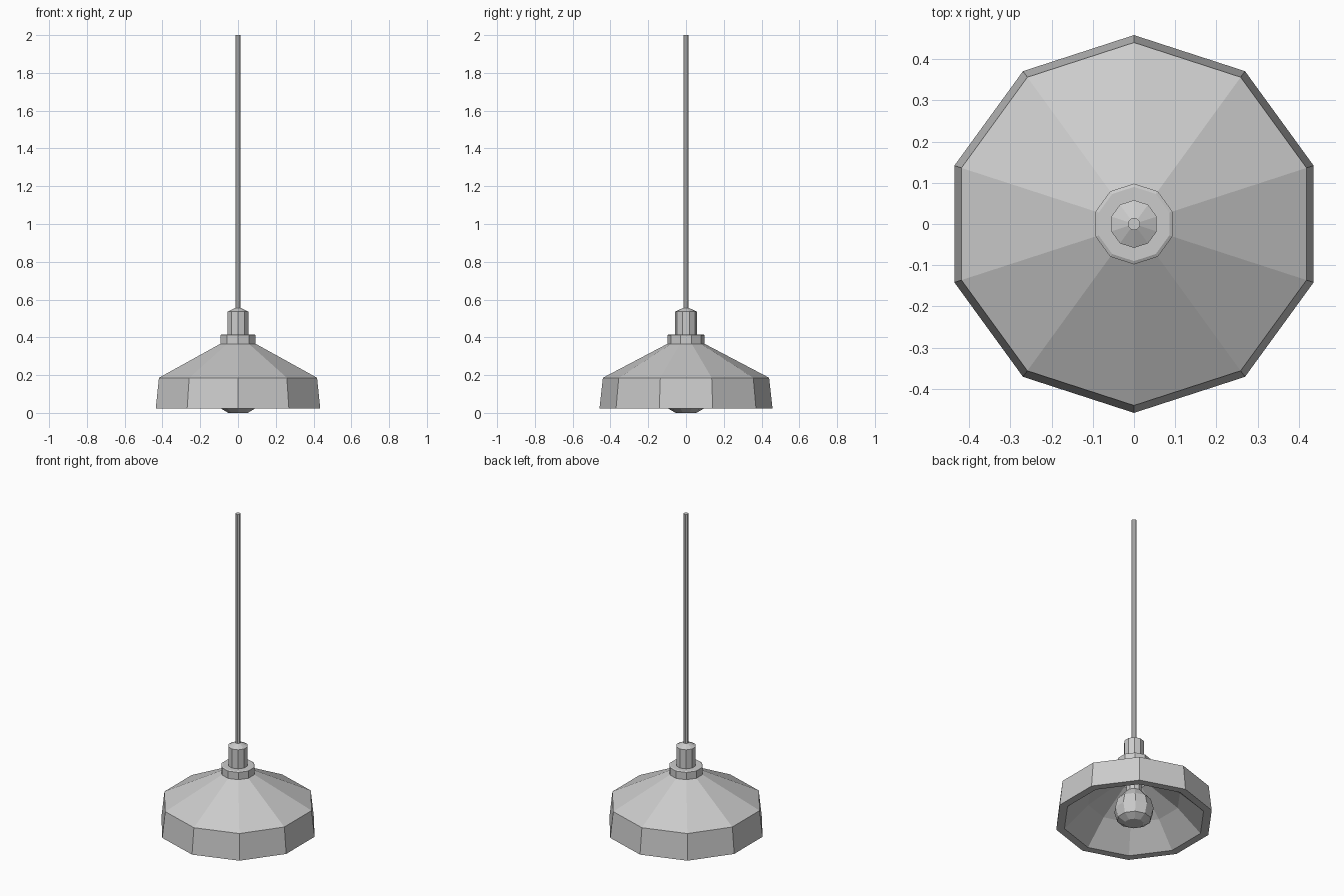
import bpy
from math import cos, sin, pi

cube = bpy.data.objects.get("Cube")
if cube:
    bpy.data.objects.remove(cube)

grey = bpy.data.materials.new("light_grey")
grey.use_nodes = True
COLOUR = (0.6, 0.6, 0.6, 1)
grey.diffuse_color = COLOUR
grey.node_tree.nodes["Principled BSDF"].inputs["Base Color"].default_value = COLOUR


def lathe(name, profile, sides=10, closed=False, turn=pi / 2):
    """Spin (radius, height) points around z, with a corner facing +y by default."""
    verts, faces = [], []
    for r, z in profile:
        for i in range(sides):
            a = turn + 2 * pi * i / sides
            verts.append((r * cos(a), r * sin(a), z))
    n = len(profile)
    for k in range(n if closed else n - 1):
        low, high = k * sides, (k + 1) % n * sides
        for i in range(sides):
            j = (i + 1) % sides
            faces.append((low + i, low + j, high + j, high + i))
    if not closed:
        faces.append(tuple(reversed(range(sides))))
        faces.append(tuple(range((n - 1) * sides, n * sides)))
    mesh = bpy.data.meshes.new(name)
    mesh.from_pydata(verts, [], faces)
    mesh.materials.append(grey)
    obj = bpy.data.objects.new(name, mesh)
    bpy.context.collection.objects.link(obj)
    return obj


# Hollow shade: outer skirt and cone, then the inner funnel down to the rim
lathe("shade", [(0.458, 0.023), (0.44, 0.186), (0.096, 0.367),
                (0.085, 0.28), (0.27, 0.16), (0.41, 0.023)], closed=True)

# Fitting above the shade
lathe("collar", [(0.098, 0.365), (0.098, 0.412), (0.09, 0.416)])
lathe("socket", [(0.058, 0.414), (0.058, 0.536), (0.015, 0.556)])
lathe("hanging_rod", [(0.015, 0.55), (0.015, 2.0)], sides=8, turn=pi / 8)

# Bulb and its holder inside the shade
lathe("bulb", [(0.055, 0.0), (0.098, 0.025), (0.115, 0.085),
               (0.1, 0.145), (0.047, 0.205)])
lathe("bulb_holder", [(0.045, 0.2), (0.045, 0.37)])
